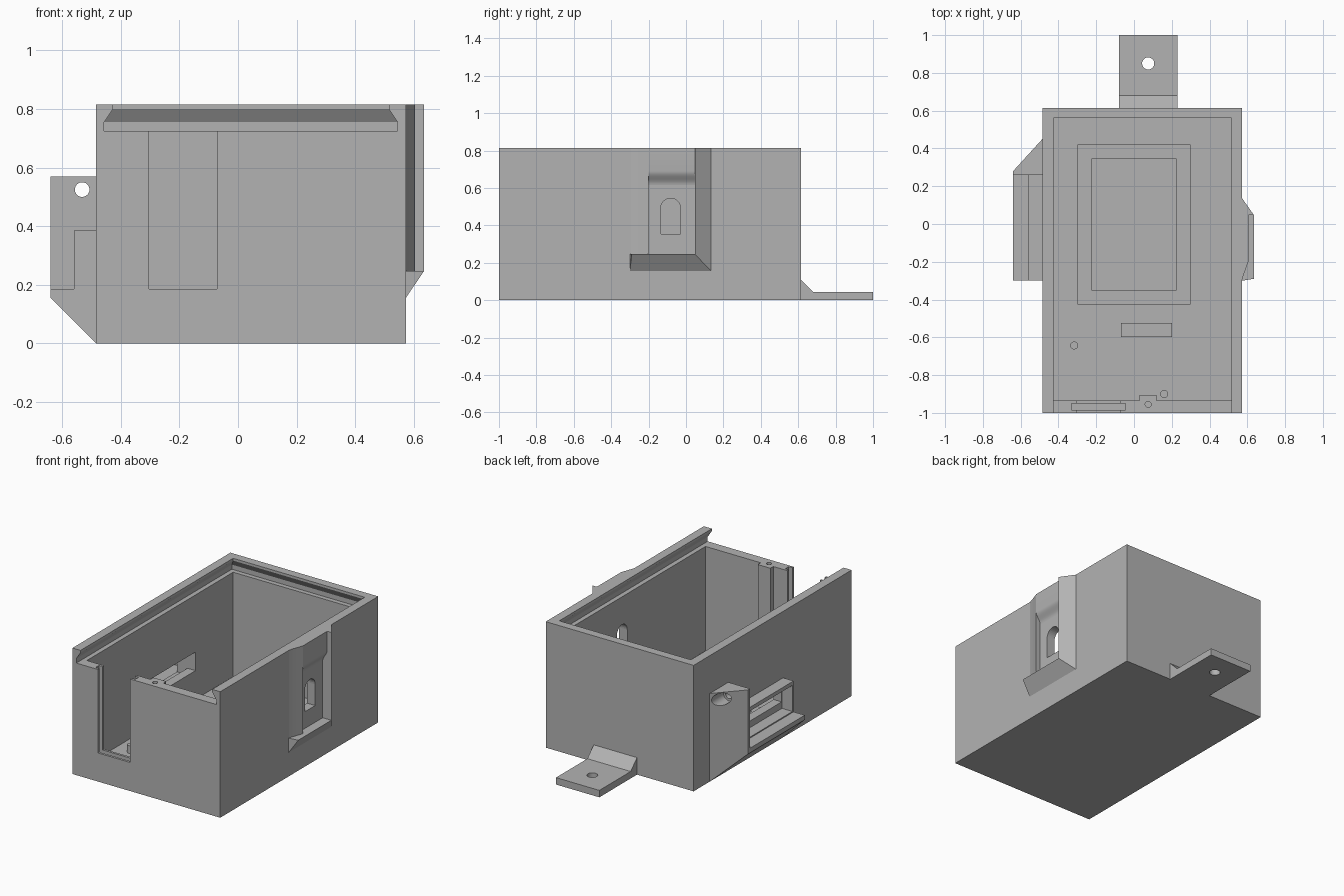
import bpy, bmesh, math
from mathutils import Vector

old = bpy.data.objects.get("Cube")
if old:
    bpy.data.objects.remove(old, do_unlink=True)

grey = bpy.data.materials.new("plain grey")
grey.use_nodes = True
grey.diffuse_color = (0.45, 0.45, 0.45, 1)
grey.node_tree.nodes["Principled BSDF"].inputs["Base Color"].default_value = (0.45, 0.45, 0.45, 1)


def finish(name, bm):
    bmesh.ops.recalc_face_normals(bm, faces=bm.faces)
    mesh = bpy.data.meshes.new(name)
    bm.to_mesh(mesh)
    bm.free()
    mesh.materials.append(grey)
    obj = bpy.data.objects.new(name, mesh)
    bpy.context.scene.collection.objects.link(obj)
    return obj


def prism(name, profile, axis, lo, hi):
    """Extrude a 2D profile along an axis; the profile uses the other two axes in order."""
    bm = bmesh.new()
    k = "xyz".index(axis)

    def point(p, d):
        c = list(p)
        c.insert(k, d)
        return Vector(c)
    verts = [bm.verts.new(point(p, lo)) for p in profile]
    face = bm.faces.new(verts)
    new = bmesh.ops.extrude_face_region(bm, geom=[face])["geom"]
    moved = [v for v in new if isinstance(v, bmesh.types.BMVert)]
    bmesh.ops.translate(bm, verts=moved, vec=point((0, 0), hi - lo))
    return finish(name, bm)


def rect(a0, a1, b0, b1):
    return [(a0, b0), (a1, b0), (a1, b1), (a0, b1)]


def box(name, x, y, z):
    return prism(name, rect(*x, *y), "z", *z)


def disc(a, b, r, n=32):
    return [(a + r * math.cos(math.tau * i / n), b + r * math.sin(math.tau * i / n)) for i in range(n)]


def hull(name, rings):
    """Convex solid through a list of corner points."""
    bm = bmesh.new()
    for p in rings:
        bm.verts.new(p)
    bmesh.ops.convex_hull(bm, input=bm.verts)
    bmesh.ops.dissolve_limit(bm, angle_limit=0.01, verts=bm.verts, edges=bm.edges)
    return finish(name, bm)


def cut(obj, *cutters):
    for c in cutters:
        c.hide_render = True
        mod = obj.modifiers.new("cut", "BOOLEAN")
        mod.operation, mod.solver, mod.object = "DIFFERENCE", "EXACT", c
        bpy.context.view_layer.objects.active = obj
        bpy.ops.object.modifier_apply(modifier=mod.name)
        bpy.data.objects.remove(c, do_unlink=True)


def smooth(obj):
    bpy.ops.object.select_all(action="DESELECT")
    obj.select_set(True)
    bpy.context.view_layer.objects.active = obj
    bpy.ops.object.shade_smooth_by_angle(angle=math.radians(30))


L, R, BACK, TOP = -0.485, 0.573, 0.615, 0.815
INL, INR, FLOOR = -0.427, 0.515, 0.05

# Main open case
case = box("case", (L, R), (-1, BACK), (0, TOP))
cavity = box("cavity", (INL, INR), (-0.935, 0.56), (FLOOR, 0.9))
# Dovetail channel for a sliding lid, open at the front
lid_rings = []
for z, g in ((0.725, 0.03), (0.755, 0.03), (0.8, 0)):
    lid_rings += [(x, y, z) for x in (INL - g, INR + g) for y in (-1.1, 0.56 + g)]
lid = hull("lid_channel", lid_rings)
mouth = box("lid_mouth", (INL, INR), (-1.1, 0.56), (0.76, 0.9))
# Front opening with a slide-in plate groove behind it
opening = box("front_opening", (-0.303, -0.072), (-1.1, -0.9), (0.185, 0.78))
groove = box("plate_groove", (-0.33, -0.045), (-0.985, -0.95), (0.16, 0.78))
# Side slot on the right, arched window on the left
slot = box("side_slot", (-0.6, -0.4), (-0.285, 0.176), (0.235, 0.355))
arch_r = 0.053
arch = [(-0.135, 0.355), (-0.029, 0.355)]
arch += [(-0.082 + arch_r * math.cos(math.pi * i / 16), 0.492 + arch_r * math.sin(math.pi * i / 16))
         for i in range(17)]
window = prism("arched_window", arch, "x", 0.45, 0.7)
screw = prism("lid_screw_hole", disc(0.075, -0.955, 0.016, 20), "z", 0.55, 0.78)
cut(case, cavity, lid, mouth, opening, groove, slot, window, screw)

# Rear mounting tab with gusset
tab = prism("rear_tab", [(BACK, 0), (1, 0), (1, 0.045), (0.68, 0.045), (BACK, 0.11)], "x", -0.08, 0.23)
cut(tab, prism("tab_hole", disc(0.075, 0.85, 0.032), "z", -0.1, 0.2))
smooth(tab)

# Side housing around the slot
housing = prism("side_housing", [(L, 0), (-0.64, 0.155), (-0.64, 0.185), (-0.56, 0.185),
                                 (-0.56, 0.385), (L, 0.385)], "y", -0.3, 0.26)
cut(housing, box("housing_pocket", (-0.6, -0.45), (-0.288, 0.176), (0.192, 0.36)))

# Angled screw lug beside the housing
lug = prism("screw_lug", [(L, 0.26), (-0.64, 0.26), (-0.64, 0.28), (L, 0.45)], "z", 0, 0.57)
under = prism("lug_slope", [(L, 0), (-0.7, 0.215), (-0.7, -0.1), (L, -0.1)], "y", 0.1, 0.6)
cut(lug, under,
    prism("lug_hole", disc(-0.532, 0.525, 0.025), "y", 0.2, 0.6),
    prism("lug_counterbore", disc(-0.532, 0.525, 0.04), "y", 0.32, 0.6))
smooth(lug)

# Left side guide: bevelled post and ledge
base = [(R, y, z) for y in (-0.3, 0.135) for z in (0.155, TOP)]
outer = [(0.635, y, z) for y in (-0.29, 0.047) for z in (0.247, TOP)]
guide = hull("side_guide", base + outer)
cut(guide, box("guide_pocket", (0.5, 0.7), (-0.5, 0.047), (0.247, 0.9)))

# Raised ramp in front of the pocket and curved lead-in above it
ramp = prism("guide_ramp", [(R, -0.295), (0.58, -0.27), (0.591, -0.24), (0.605, -0.2), (R, -0.2)],
             "z", 0.247, TOP)
smooth(ramp)
curve = [(R + 0.032 * (1 - math.cos(math.pi * t / 8)) / 2, 0.615 + 0.075 * t / 8) for t in range(9)]
lead = prism("guide_lead_in", curve + [(0.605, TOP), (R, TOP)], "y", -0.2, 0.047)
smooth(lead)

# Boss inside the front wall
boss = box("front_boss", (0.03, 0.12), (-0.937, -0.905), (FLOOR, 0.725))

# Floor fittings: rectangular frame, pad and pins
frame = box("floor_frame", (-0.3, 0.3), (-0.425, 0.42), (FLOOR - 0.01, FLOOR + 0.03))
cut(frame, box("frame_inside", (-0.225, 0.225), (-0.35, 0.345), (FLOOR, 0.2)))
box("floor_pad", (-0.07, 0.2), (-0.598, -0.523), (FLOOR - 0.01, FLOOR + 0.03))
for name, x, y in (("left_floor_pin", 0.16, -0.9), ("right_floor_pin", -0.317, -0.643)):
    smooth(prism(name, disc(x, y, 0.021, 20), "z", FLOOR - 0.01, FLOOR + 0.05))
